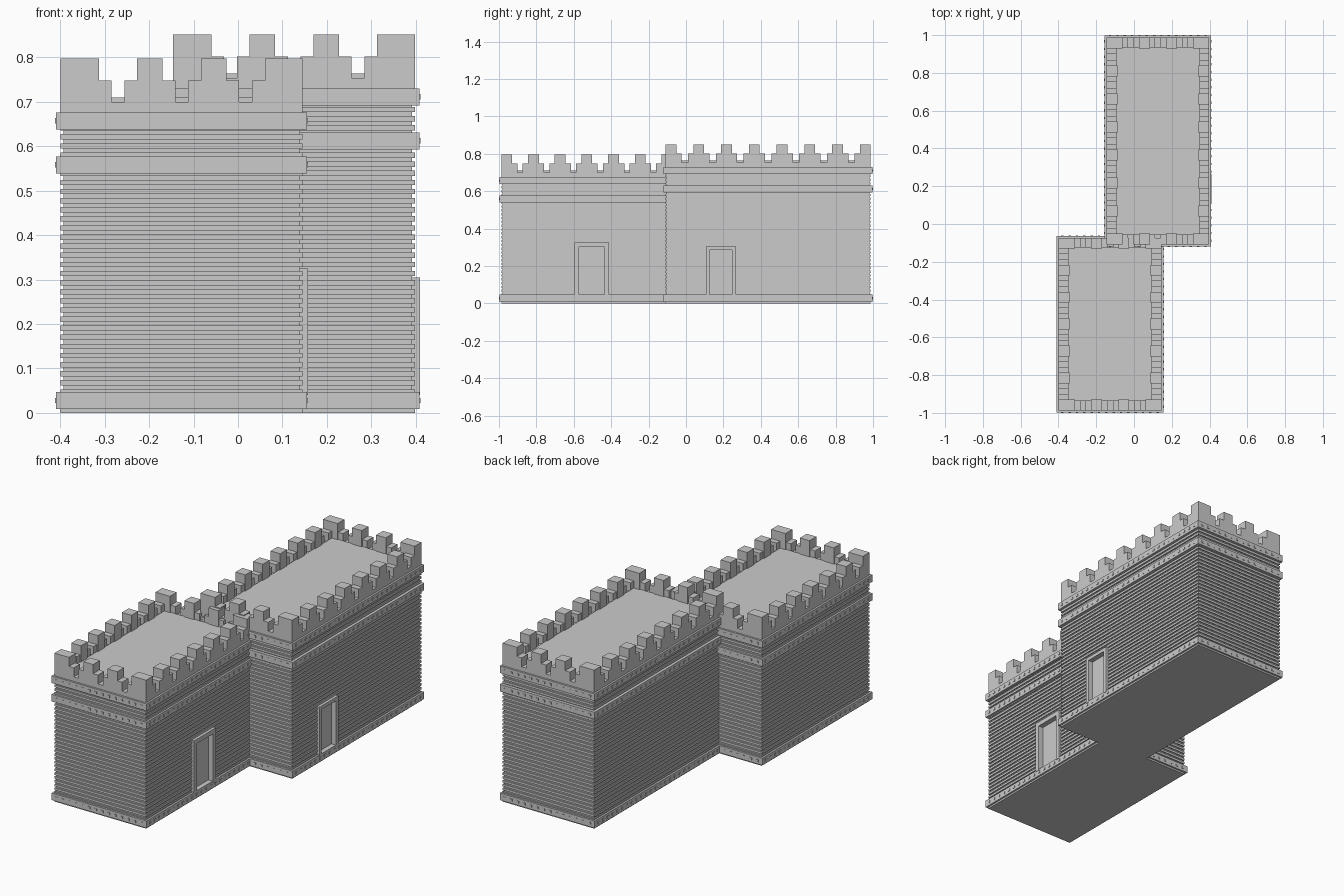
import bpy, bmesh
from mathutils import Vector

cube = bpy.data.objects.get("Cube")
if cube:
    bpy.data.objects.remove(cube, do_unlink=True)

stone = bpy.data.materials.new("grey_stone")
stone.use_nodes = True
GREY = (0.6, 0.6, 0.6, 1)
stone.diffuse_color = GREY
stone.node_tree.nodes["Principled BSDF"].inputs["Base Color"].default_value = GREY

UNIT = 0.0287       # battlement module
PITCH = 0.0205      # height of one course of siding
SLAT = 0.012        # height of the raised part of a course
GROOVE = 0.006      # depth of the groove between courses
BAND_OUT = 0.01     # how far the bands stand out


def add_box(bm, lo, hi):
    vs = bmesh.ops.create_cube(bm, size=1)["verts"]
    lo, hi = Vector(lo), Vector(hi)
    mid, size = (lo + hi) / 2, hi - lo
    for v in vs:
        v.co = mid + Vector(a * b for a, b in zip(v.co, size))


def finish(bm, name):
    bmesh.ops.recalc_face_normals(bm, faces=bm.faces)
    mesh = bpy.data.meshes.new(name)
    bm.to_mesh(mesh)
    bm.free()
    mesh.materials.append(stone)
    obj = bpy.data.objects.new(name, mesh)
    bpy.context.collection.objects.link(obj)
    return obj


def boxes(name, parts):
    bm = bmesh.new()
    for lo, hi in parts:
        add_box(bm, lo, hi)
    return finish(bm, name)


# Grooved wall: one closed skin rising through the siding courses
def siding(name, x0, x1, y0, y1, top):
    bm = bmesh.new()
    rings = []

    def ring(z, d):
        pts = ((x0 + d, y0 + d), (x1 - d, y0 + d), (x1 - d, y1 - d), (x0 + d, y1 - d))
        rings.append([bm.verts.new((x, y, z)) for x, y in pts])

    z = 0
    while z + SLAT < top:
        ring(z, 0)
        ring(z + SLAT, 0)
        ring(z + SLAT, GROOVE)
        ring(z + PITCH, GROOVE)
        z += PITCH
    for a, b in zip(rings, rings[1:]):
        for i in range(4):
            j = (i + 1) % 4
            bm.faces.new((a[i], a[j], b[j], b[i]))
    bm.faces.new(rings[0])
    bm.faces.new(rings[-1])
    return finish(bm, name)


# Projecting bands with rows of small studs
def bands(name, x0, x1, y0, y1, heights):
    d, h, s, out = BAND_OUT, 0.038, 0.006, 0.0025
    parts = []
    for z in heights:
        parts.append(((x0 - d, y0 - d, z), (x1 + d, y1 + d, z + h)))
        zm = z + h / 2
        n = round((x1 - x0) / 0.04)
        for i in range(n):
            x = x0 + (i + 0.5) * (x1 - x0) / n
            parts.append(((x - s, y0 - d - out, zm - s), (x + s, y1 + d + out, zm + s)))
        n = round((y1 - y0) / 0.04)
        for i in range(n):
            y = y0 + (i + 0.5) * (y1 - y0) / n
            parts.append(((x0 - d - out, y - s, zm - s), (x1 + d + out, y + s, zm + s)))
    boxes(name, parts)


# Stepped battlements around the roof
def battlements(name, x0, x1, y0, y1, low, side_count):
    step, top, t = low + 0.048, low + 0.097, 2 * UNIT
    parts = []

    def tooth(axis, start, lo, hi):
        for grow, z, thick in ((UNIT, step, t - 0.005), (0, top, t)):
            a, b = max(start - grow, lo), min(start + t + grow, hi)
            if axis == "x":
                for c, e in ((y0, y0 + thick), (y1 - thick, y1)):
                    parts.append(((a, c, low - 0.005), (b, e, z)))
            else:
                for c, e in ((x0, x0 + thick), (x1 - thick, x1)):
                    parts.append(((c, a, low - 0.005), (e, b, z)))

    for i in range(4):
        tooth("x", x0 + UNIT + 5 * UNIT * i, x0, x1)
    gap = (y1 - y0 - t) / (side_count - 1)
    for i in range(side_count):
        tooth("y", y0 + gap * i, y0, y1)
    boxes(name, parts)


# Door opening, frame and recessed panel on the left-hand wall
def doorway(name, wall, x, y0, y1, top, rim):
    bottom, depth = 0.04, 0.018
    cutter = boxes(name + "_cutter", [((x - depth, y0 + rim, bottom + 0.007),
                                       (x + 0.05, y1 - rim, top - rim))])
    cutter.hide_render = True
    mod = wall.modifiers.new("door_opening", "BOOLEAN")
    mod.operation, mod.solver, mod.object = "DIFFERENCE", "EXACT", cutter
    bpy.context.view_layer.update()
    deps = bpy.context.evaluated_depsgraph_get()
    cut = bpy.data.meshes.new_from_object(wall.evaluated_get(deps))
    wall.modifiers.clear()
    wall.data = cut
    bpy.data.objects.remove(cutter, do_unlink=True)
    back, front = x - depth, x + 0.012
    boxes(name + "_frame", [
        ((back, y0, bottom), (front, y0 + rim, top)),
        ((back, y1 - rim, bottom), (front, y1, top)),
        ((back, y0 + rim, top - rim), (front, y1 - rim, top))])
    boxes(name + "_panel", [((back - 0.004, y0 + rim, bottom),
                             (back + 0.002, y1 - rim, top - rim))])


def hall(name, x0, x1, y0, y1, low, side_count, door):
    wall = siding(name + "_wall", x0, x1, y0, y1, low - 0.02)
    bands(name + "_bands", x0, x1, y0, y1, (0.009, low - 0.161, low - 0.062))
    inset = 2 * UNIT - 0.005
    boxes(name + "_parapet_base", [((x0, y0, low - 0.03), (x1, y1, low))])
    boxes(name + "_roof", [((x0 + inset, y0 + inset, low - 0.01),
                            (x1 - inset, y1 - inset, low + 0.01))])
    battlements(name + "_battlements", x0, x1, y0, y1, low, side_count)
    doorway(name + "_door", wall, x1, *door)


hall("front_hall", -0.399, 0.145, -0.9875, -0.073, 0.7, 7, (-0.596, -0.412, 0.325, 0.024))
hall("rear_hall", -0.146, 0.398, -0.109, 0.9875, 0.754, 8, (0.106, 0.266, 0.305, 0.019))
